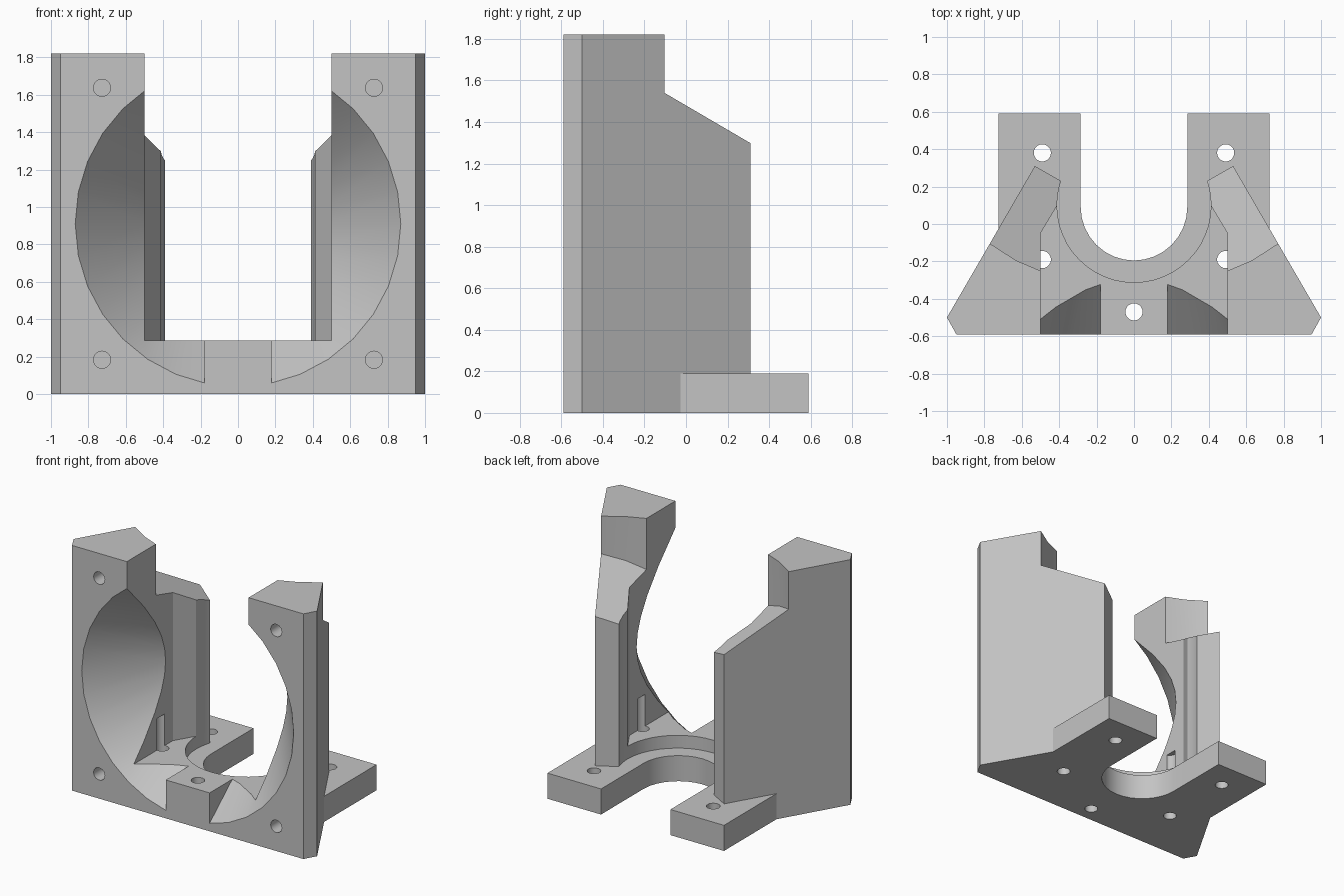
import bpy, bmesh, math
from mathutils import Matrix, Vector

default = bpy.data.objects.get("Cube")
if default:
    bpy.data.objects.remove(default, do_unlink=True)

grey = bpy.data.materials.new("plain_grey")
grey.use_nodes = True
grey.diffuse_color = (0.55, 0.55, 0.55, 1)
grey.node_tree.nodes["Principled BSDF"].inputs["Base Color"].default_value = grey.diffuse_color


def finish(name, bm):
    bmesh.ops.recalc_face_normals(bm, faces=bm.faces)
    mesh = bpy.data.meshes.new(name)
    bm.to_mesh(mesh)
    bm.free()
    mesh.materials.append(grey)
    obj = bpy.data.objects.new(name, mesh)
    bpy.context.collection.objects.link(obj)
    return obj


def prism(name, outline, bottom, top):
    """Upright prism; bottom may be a height or a function of x, y."""
    height = bottom if callable(bottom) else lambda x, y: bottom
    bm = bmesh.new()
    low = [bm.verts.new((x, y, height(x, y))) for x, y in outline]
    high = [bm.verts.new((x, y, top)) for x, y in outline]
    bm.faces.new(low[::-1])
    bm.faces.new(high)
    for i in range(len(low)):
        j = (i + 1) % len(low)
        bm.faces.new((low[i], low[j], high[j], high[i]))
    return finish(name, bm)


def box(name, x0, x1, y0, y1, z0, z1):
    return prism(name, [(x0, y0), (x1, y0), (x1, y1), (x0, y1)], z0, z1)


def cone(name, start, end, r1, r2, sides):
    start, end = Vector(start), Vector(end)
    axis = end - start
    turn = Matrix.Rotation(-math.pi / 2, 4, 'X') if abs(axis.y) > 0 else Matrix()
    bm = bmesh.new()
    bmesh.ops.create_cone(bm, cap_ends=True, segments=sides, radius1=r1, radius2=r2,
                          depth=axis.length, matrix=Matrix.Translation((start + end) / 2) @ turn)
    return finish(name, bm)


def combine(target, tool, operation='DIFFERENCE'):
    mod = target.modifiers.new("cut", 'BOOLEAN')
    mod.operation, mod.solver, mod.object = operation, 'EXACT', tool
    bpy.context.view_layer.objects.active = target
    bpy.ops.object.modifier_apply(modifier=mod.name)
    bpy.data.objects.remove(tool, do_unlink=True)


def mirrored(half):
    return half + [(-x, y) for x, y in reversed(half)]


# Housing block with tapered sides, joined to the foot plate
body = prism("fan_mount_bracket", mirrored([(0.95, -0.59), (1, -0.5), (0.53, 0.31), (0.39, 0.23)]), 0, 1.82)
combine(body, box("foot_plate", -0.725, 0.725, -0.4, 0.59, 0, 0.19), 'UNION')

# Open channel between the two uprights, and the round recess behind it
combine(body, prism("channel", mirrored([(0.5, -0.7), (0.5, -0.05), (0.41, 0.1), (0.1, 0.2)]), 0.285, 2))
combine(body, cone("recess", (0, 0.1, 0.19), (0, 0.1, 2.1), 0.412, 0.412, 48))

# Slot through the foot plate
combine(body, cone("slot_end", (0, 0.09, -0.1), (0, 0.09, 0.5), 0.285, 0.285, 32))
combine(body, box("slot", -0.285, 0.285, 0.09, 0.8, -0.1, 0.5))

# Conical air funnel, leaving a tongue in the middle of the sill
funnel = cone("funnel", (0, -0.7, 0.91), (0, 0, 0.91), 0.96, 0.39, 32)
combine(funnel, box("tongue", -0.18, 0.18, -1, 0.5, -0.5, 2.5))
combine(body, funnel)


# Sloping shoulders at the back of each upright
def shoulder_height(x, y):
    x = abs(x)
    along, out = 0.5 * x - 0.866 * y, 0.866 * x + 0.5 * y
    return 1.3 + 0.505 * along + 0.31 * (out - 0.614)


for side in (1, -1):
    arc = [(0.4, -0.29), (0.5, -0.25), (0.63, -0.195), (0.77, -0.105), (0.85, -0.04), (0.7, 0.5), (0.3, 0.5)]
    combine(body, prism("shoulder", [(side * x, y) for x, y in arc], shoulder_height, 2))

# Screw holes: upright through the base, and blind ones in the front
for x, y, top in ((0.49, 0.38, 0.4), (-0.49, 0.38, 0.4), (0.49, -0.19, 0.52), (-0.49, -0.19, 0.52), (0, -0.47, 0.4)):
    combine(body, cone("base_hole", (x, y, -0.1), (x, y, top), 0.046, 0.046, 20))
for x in (-0.727, 0.727):
    for z in (0.183, 1.637):
        combine(body, cone("front_hole", (x, -0.7, z), (x, -0.34, z), 0.046, 0.046, 20))

bpy.ops.object.select_all(action='DESELECT')
body.select_set(True)
bpy.context.view_layer.objects.active = body
bpy.ops.object.shade_smooth_by_angle(angle=math.radians(20))
